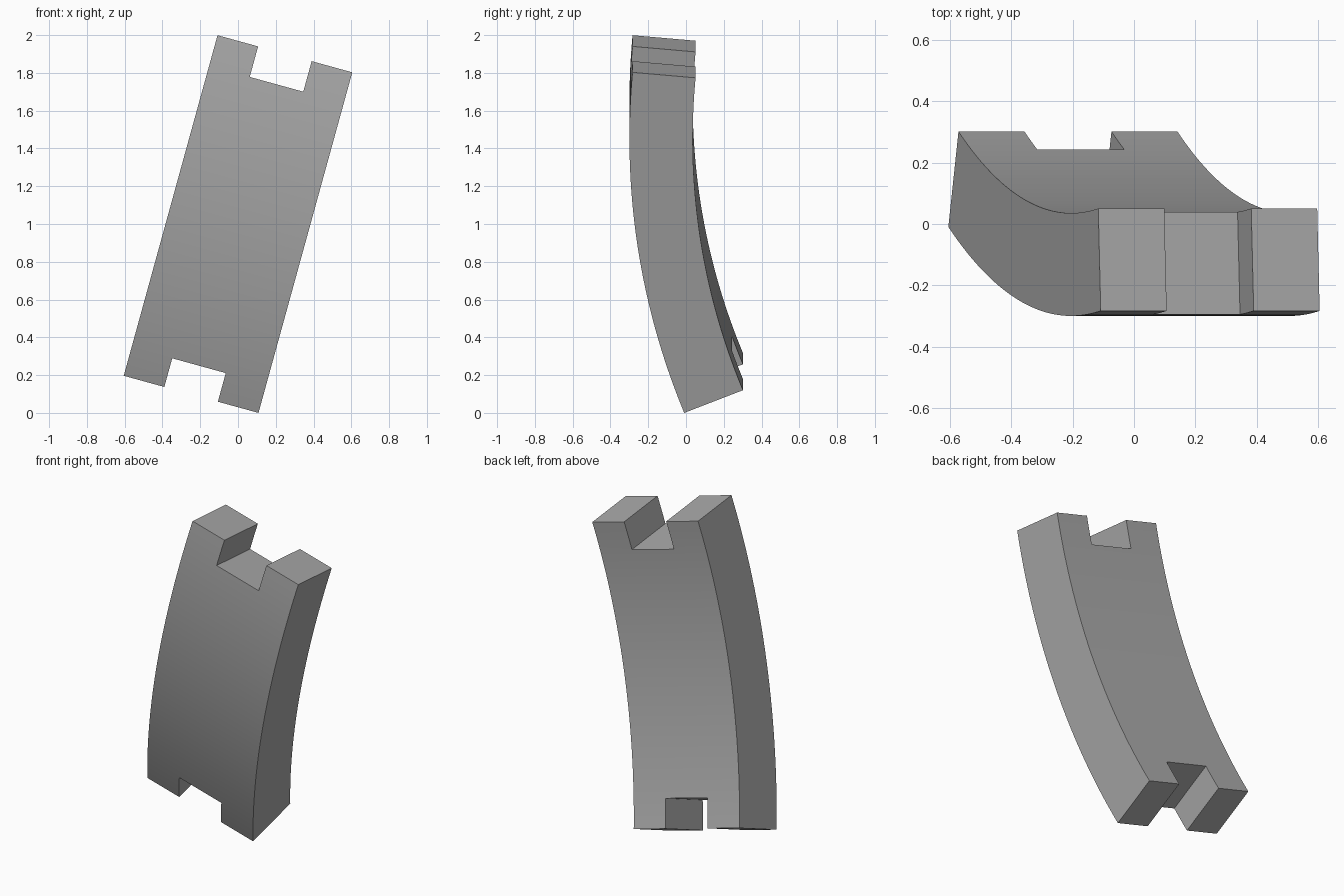
import bpy
import bmesh
from math import sin, cos, asin, radians
from mathutils import Matrix, Vector

default = bpy.data.objects.get("Cube")
if default:
    bpy.data.objects.remove(default, do_unlink=True)

# Main dimensions of the curved plate, in its upright position
R_OUT, THICK = 4.05, 0.335
CY, CZ = 3.7505, 0.57          # centre of the bend
HALF_W, HALF_H = 0.37, 0.935
NOTCH_HALF, NOTCH_DEPTH = 0.147, 0.168
TILT = radians(15.4)
SEGMENTS = 40
LOW = asin((-HALF_H - CZ) / R_OUT)
HIGH = asin((HALF_H - CZ) / R_OUT)

stone = bpy.data.materials.new("plain grey")
stone.use_nodes = True
GREY = (0.4, 0.4, 0.4, 1)
stone.diffuse_color = GREY
stone.node_tree.nodes["Principled BSDF"].inputs["Base Color"].default_value = GREY


def arc_point(radius, angle):
    return Vector((0, CY - radius * cos(angle), CZ + radius * sin(angle)))


def make_object(name, bm):
    bmesh.ops.recalc_face_normals(bm, faces=bm.faces)
    mesh = bpy.data.meshes.new(name)
    bm.to_mesh(mesh)
    bm.free()
    obj = bpy.data.objects.new(name, mesh)
    bpy.context.collection.objects.link(obj)
    return obj


# Curved plate: a bent band swept across its width
bm = bmesh.new()
rings = []
for i in range(SEGMENTS + 1):
    a = LOW + (HIGH - LOW) * i / SEGMENTS
    rings.append([bm.verts.new(arc_point(r, a) + Vector((x, 0, 0)))
                  for r, x in ((R_OUT, -HALF_W), (R_OUT, HALF_W),
                               (R_OUT - THICK, HALF_W), (R_OUT - THICK, -HALF_W))])
for lower, upper in zip(rings, rings[1:]):
    for k in range(4):
        n = (k + 1) % 4
        bm.faces.new((lower[k], lower[n], upper[n], upper[k]))
bm.faces.new(rings[0])
bm.faces.new(rings[-1])
plate = make_object("curved_plate", bm)
plate.data.materials.append(stone)

# Square notch in the middle of each end, in line with the end face
for name, angle in (("bottom_notch_cutter", LOW), ("top_notch_cutter", HIGH)):
    bm = bmesh.new()
    place = (Matrix.Translation(arc_point(R_OUT - THICK / 2, angle))
             @ Matrix.Rotation(-angle, 4, 'X')
             @ Matrix.Diagonal((2 * NOTCH_HALF, 1, 2 * NOTCH_DEPTH, 1)))
    bmesh.ops.create_cube(bm, size=1, matrix=place)
    cutter = make_object(name, bm)
    cutter.hide_render = True
    cut = plate.modifiers.new(name, 'BOOLEAN')
    cut.operation = 'DIFFERENCE'
    cut.solver = 'EXACT'
    cut.object = cutter
    bpy.context.view_layer.objects.active = plate
    bpy.ops.object.modifier_apply(modifier=cut.name)
    bpy.data.objects.remove(cutter, do_unlink=True)

# Lean the plate sideways and stand it on the ground
plate.data.transform(Matrix.Translation((0, 0, 1)) @ Matrix.Rotation(TILT, 4, 'Y'))
lowest = min(v.co.z for v in plate.data.vertices)
plate.data.transform(Matrix.Translation((0, 0, -lowest)))

bpy.ops.object.select_all(action='DESELECT')
plate.select_set(True)
bpy.context.view_layer.objects.active = plate
bpy.ops.object.shade_smooth_by_angle(angle=radians(30))
